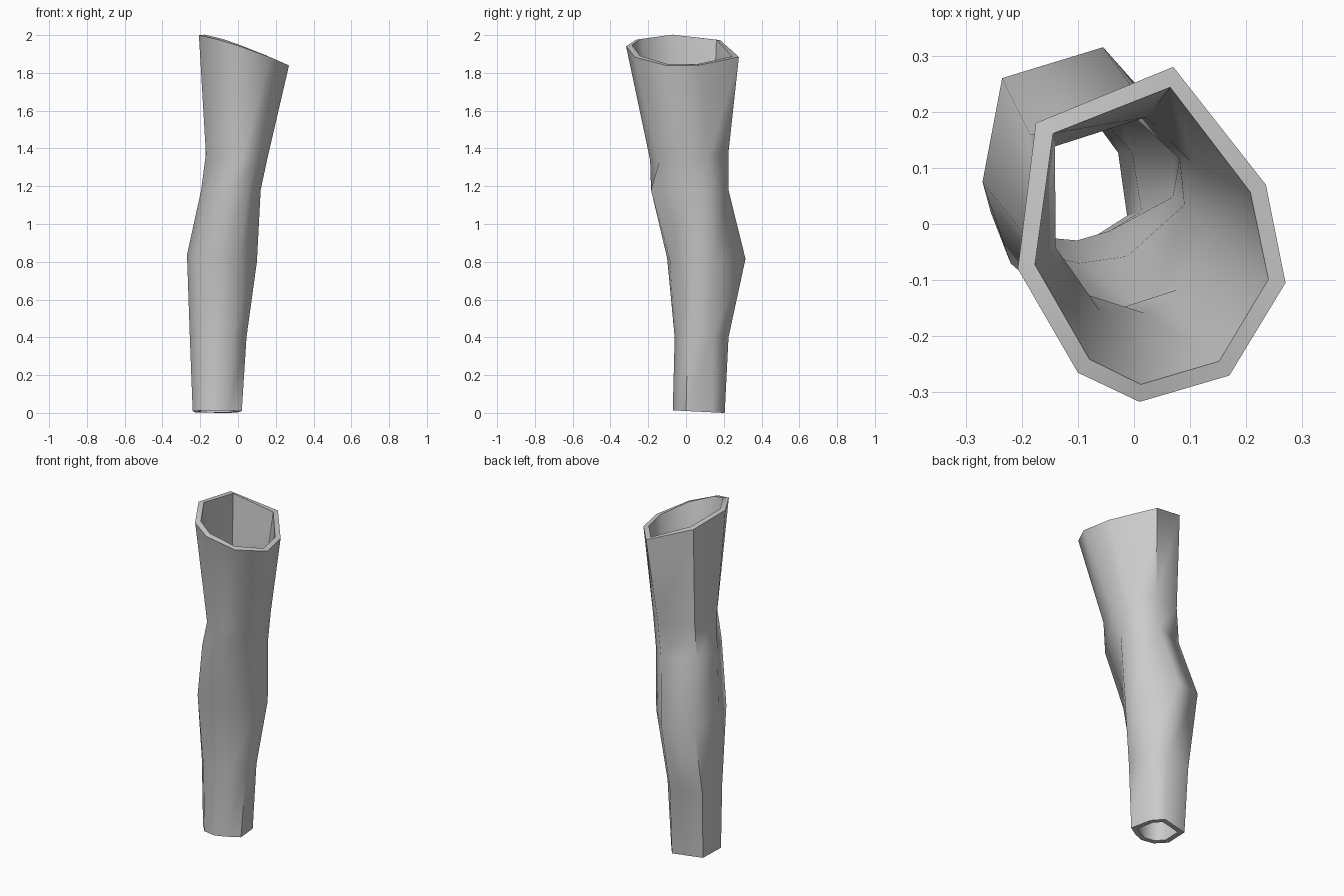
import bpy
import bmesh
import math

# Remove the default object if present
default_object = bpy.data.objects.get("Cube")
if default_object:
    bpy.data.objects.remove(default_object, do_unlink=True)

SIDES = 8
WALL_THICKNESS = 0.03

# Cross-sections: (height, slope along x, slope along y, outline in hundredths)
# Each outline starts at the back and runs round through the left side to the front
ankle = (0.01, 0, -0.05, [(-5, 20.5), (0, 14), (2, 0), (-5, -4.5),
                          (-11, -7), (-18.5, -5.5), (-24, 1), (-22.5, 16)])
shin = (0.4, 0, 0, [(-5, 22.5), (2.5, 14), (4.5, 1), (-3, -4),
                    (-10, -6), (-19.5, -5), (-25.5, 2), (-23.5, 18)])
calf = (0.81, -0.1, 0, [(-5.5, 31.5), (10, 14), (10, 4), (0.5, -8.5),
                        (-10, -10), (-22, -7), (-27, 7.5), (-23.5, 26)])
lower_knee = (1.18, 0, 0, [(1, 22.5), (11, 13), (12, 3), (5, -18.5),
                           (-4, -18.5), (-14, -14), (-19.5, -2), (-18.5, 16)])
upper_knee = (1.36, -0.1, 0.1, [(3, 22.5), (13.5, 12), (15.5, 0), (10, -14),
                                (2, -19), (-8, -18), (-17, -5), (-17, 16)])
thigh_top = (1.925, -0.34, -0.06, [(7, 28), (23.5, 7), (27, -10.5), (17, -27),
                                   (1, -31.7), (-10, -26.5), (-20.7, -8), (-17.5, 18)])


def add_ring(bm, section):
    """Place one tilted outline and return its vertices."""
    height, slope_x, slope_y, outline = section
    ring = []
    for px, py in outline:
        x, y = px / 100, py / 100
        ring.append(bm.verts.new((x, y, height + slope_x * x + slope_y * y)))
    return ring


def bridge(bm, lower, upper):
    """Join two outlines with a band of quads."""
    for i in range(SIDES):
        j = (i + 1) % SIDES
        bm.faces.new((lower[j], lower[i], upper[i], upper[j]))


def make_material(name, colour):
    material = bpy.data.materials.new(name)
    material.use_nodes = True
    material.diffuse_color = colour
    shader = next(n for n in material.node_tree.nodes if n.type == "BSDF_PRINCIPLED")
    shader.inputs["Base Color"].default_value = colour
    return material


# Outer skin of the leg, lofted from ankle to thigh
bm = bmesh.new()
rings = [add_ring(bm, s) for s in (ankle, shin, calf, lower_knee, upper_knee, thigh_top)]
for lower, upper in zip(rings, rings[1:]):
    bridge(bm, lower, upper)
mesh = bpy.data.meshes.new("leg_sleeve")
bm.to_mesh(mesh)
bm.free()

leg = bpy.data.objects.new("leg_sleeve", mesh)
bpy.context.collection.objects.link(leg)
mesh.materials.append(make_material("light_grey", (0.6, 0.6, 0.6, 1)))

# Wall thickness, growing inwards, with open ends
wall = leg.modifiers.new("wall", "SOLIDIFY")
wall.thickness = WALL_THICKNESS
wall.offset = -1
wall.use_even_offset = True
bpy.ops.object.select_all(action="DESELECT")
leg.select_set(True)
bpy.context.view_layer.objects.active = leg
bpy.ops.object.modifier_apply(modifier=wall.name)

# Smooth walls with crisp rims
bpy.ops.object.shade_smooth_by_angle(angle=math.radians(65))
